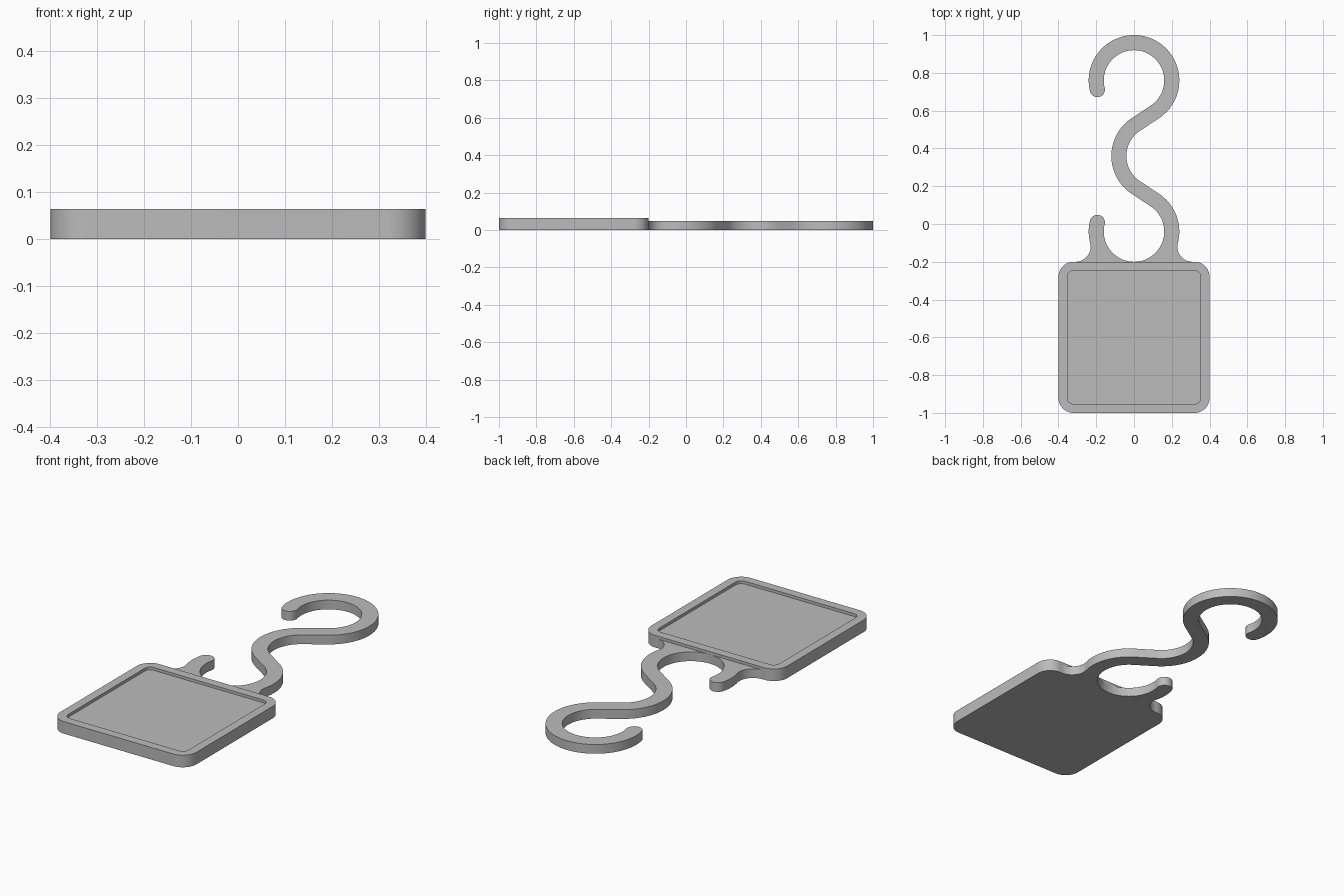
import bpy, bmesh
from math import sin, cos, radians, degrees, atan2, hypot, acos

cube = bpy.data.objects.get("Cube")
if cube:
    bpy.data.objects.remove(cube)

grey = bpy.data.materials.new("plain grey")
grey.use_nodes = True
COLOUR = (0.5, 0.5, 0.5, 1)
grey.diffuse_color = COLOUR
grey.node_tree.nodes["Principled BSDF"].inputs["Base Color"].default_value = COLOUR

BASE, TOP = 0.049, 0.064      # height of the hook layer and of the raised rim


def arc(centre, radius, start, end):
    """Points along an arc, angles in degrees, either direction."""
    n = max(2, round(abs(end - start) / 4))
    angles = [radians(start + (end - start) * i / n) for i in range(n + 1)]
    return [(centre[0] + radius * cos(a), centre[1] + radius * sin(a)) for a in angles]


def polar(centre, radius, angle):
    return arc(centre, radius, angle, angle)[0]


def rounded_square(half, radius, mid_y=-0.6):
    """Counter-clockwise rounded square, starting at its lower left corner."""
    d = half - radius
    corners = [(-1, -1, 180), (1, -1, 270), (1, 1, 0), (-1, 1, 90)]
    return [arc((sx * d, mid_y + sy * d), radius, a, a + 90) for sx, sy, a in corners]


def finish(name, bm):
    bmesh.ops.recalc_face_normals(bm, faces=bm.faces)
    mesh = bpy.data.meshes.new(name)
    bm.to_mesh(mesh)
    bm.free()
    mesh.materials.append(grey)
    obj = bpy.data.objects.new(name, mesh)
    bpy.context.collection.objects.link(obj)
    bpy.ops.object.select_all(action='DESELECT')
    obj.select_set(True)
    bpy.context.view_layer.objects.active = obj
    bpy.ops.object.shade_smooth_by_angle(angle=radians(30))


# Three equal bends of the hook, joined by straight tangents
upper, middle, lower = (0, 0.76), (0.12, 0.36), (0, -0.04)
MID, HALF = 0.2, 0.04
INNER, OUTER = MID - HALF, MID + HALF
dx, dy = middle[0], upper[1] - middle[1]
tangent = degrees(atan2(dy, dx) - acos(2 * MID / hypot(dx, dy)))
TIP = 14                       # how far the tips run past the half circle

# Fillets between the lower bend and the plate
FILLET = 0.08
fillet_y = -0.2 + FILLET
fillet_x = ((OUTER + FILLET) ** 2 - (fillet_y - lower[1]) ** 2) ** 0.5
lean = degrees(atan2(lower[1] - fillet_y, fillet_x))

# Plate and hook share one outline
low_left, low_right, high_right, high_left = rounded_square(0.4, 0.08)
outline = low_left + low_right + high_right
outline += arc((fillet_x, fillet_y), FILLET, 270, 180 - lean)
outline += arc(lower, OUTER, -lean, tangent)
outline += arc(middle, INNER, 180 + tangent, 180 - tangent)
outline += arc(upper, OUTER, -tangent, 180 + TIP)
outline += arc(polar(upper, MID, 180 + TIP), HALF, 180 + TIP, 360 + TIP)
outline += arc(upper, INNER, 180 + TIP, -tangent)
outline += arc(middle, OUTER, 180 - tangent, 180 + tangent)
outline += arc(lower, INNER, tangent, -180 - TIP)
outline += arc(polar(lower, MID, 180 - TIP), HALF, -TIP, 180 - TIP)
outline += arc(lower, OUTER, 180 - TIP, 180 + lean)
outline += arc((-fillet_x, fillet_y), FILLET, lean, -90)
outline += high_left

# Drop repeated points where arcs meet
clean = [p for i, p in enumerate(outline)
         if hypot(p[0] - outline[i - 1][0], p[1] - outline[i - 1][1]) > 0.0005]

bm = bmesh.new()
face = bm.faces.new([bm.verts.new((x, y, 0)) for x, y in clean])
extruded = bmesh.ops.extrude_face_region(bm, geom=[face], use_keep_orig=True)
raised = [v for v in extruded["geom"] if isinstance(v, bmesh.types.BMVert)]
bmesh.ops.translate(bm, verts=raised, vec=(0, 0, BASE))
finish("plate_and_hook", bm)

# Raised rim around the plate
bm = bmesh.new()
loops = []
for half, radius, z in ((0.4, 0.08, BASE), (0.4, 0.08, TOP),
                        (0.353, 0.033, TOP), (0.353, 0.033, BASE)):
    points = sum(rounded_square(half, radius), [])
    loops.append([bm.verts.new((x, y, z)) for x, y in points])
for a, b in zip(loops, loops[1:]):
    for i in range(len(a)):
        bm.faces.new((a[i - 1], a[i], b[i], b[i - 1]))
# Open underside: point the walls outwards by closing the ring for the normals
for i in range(len(loops[0])):
    bm.faces.new((loops[3][i - 1], loops[3][i], loops[0][i], loops[0][i - 1]))
finish("raised_rim", bm)
